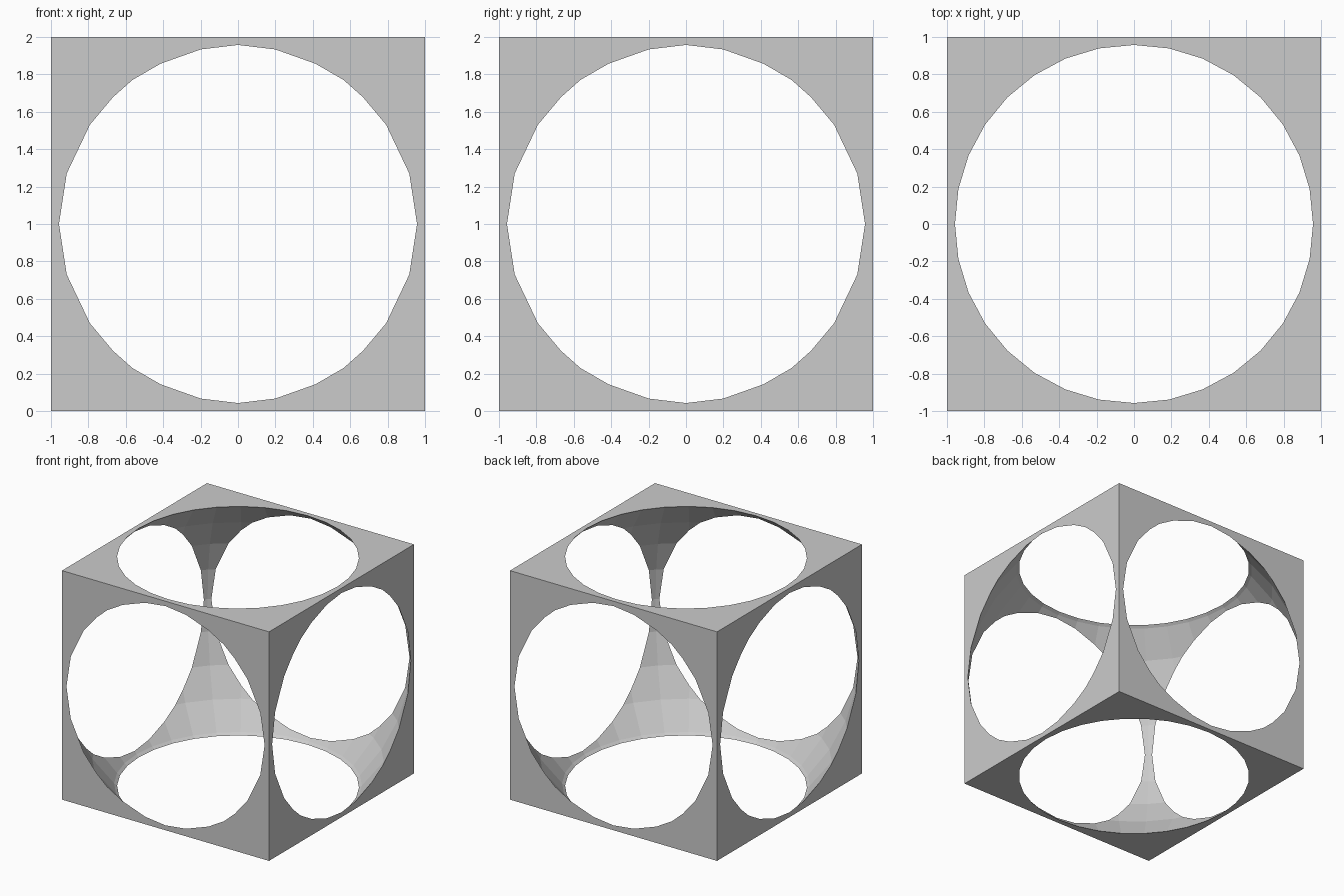
import bpy

if "Cube" in bpy.data.objects:
    bpy.data.objects.remove(bpy.data.objects["Cube"])

# Solid cube standing on the ground
bpy.ops.mesh.primitive_cube_add(size=2, location=(0, 0, 1))
frame = bpy.context.object
frame.name = "hollow_cube_frame"

# Low-poly sphere that hollows the cube and breaks through all six faces
bpy.ops.mesh.primitive_uv_sphere_add(segments=32, ring_count=16, radius=1.387, location=(0, 0, 1))
cutter = bpy.context.object
cutter.name = "sphere_cutter"
cutter.hide_render = True

# Carve the sphere out of the cube
cut = frame.modifiers.new("hollow", 'BOOLEAN')
cut.operation = 'DIFFERENCE'
cut.solver = 'EXACT'
cut.object = cutter
bpy.ops.object.select_all(action='DESELECT')
frame.select_set(True)
bpy.context.view_layer.objects.active = frame
bpy.ops.object.modifier_apply(modifier=cut.name)
bpy.data.objects.remove(cutter, do_unlink=True)
